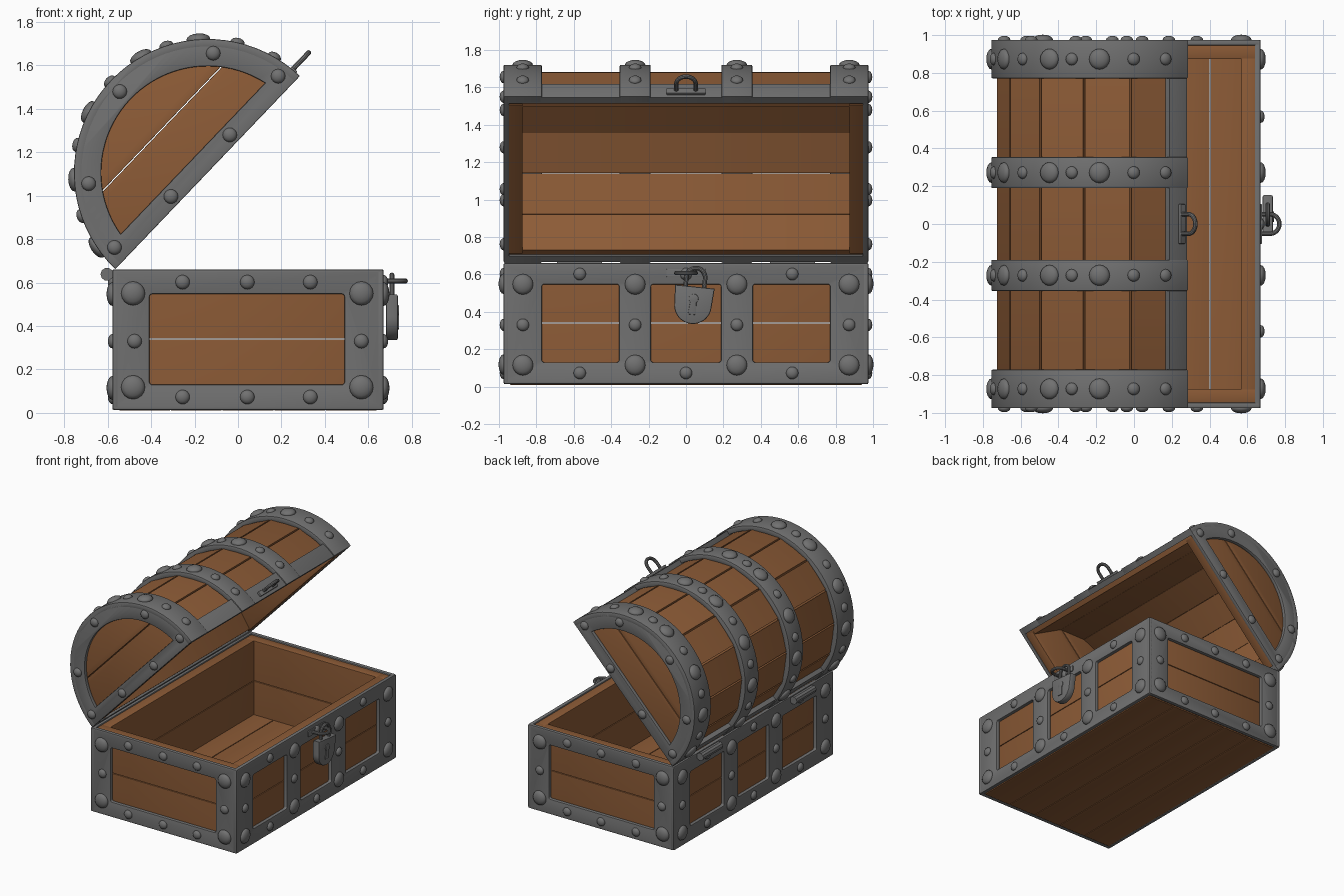
import bpy, bmesh
from math import sin, cos, pi, radians
from mathutils import Matrix, Vector

if "Cube" in bpy.data.objects:
    bpy.data.objects.remove(bpy.data.objects["Cube"])


def material(name, color):
    m = bpy.data.materials.new(name)
    m.use_nodes = True
    m.diffuse_color = color
    m.node_tree.nodes["Principled BSDF"].inputs["Base Color"].default_value = color
    return m


IRON = material("grey_iron", (0.165, 0.165, 0.165, 1))
WOOD = material("brown_wood", (0.262, 0.104, 0.037, 1))

# Frames: LID holds the tilted lid, END draws in (x, z), SIDE draws in (y, z)
LID = Matrix.Translation((-0.14, 0, 1.106)) @ Matrix.Rotation(radians(-46.3), 4, 'Y')
END = Matrix.Rotation(pi / 2, 4, 'X')
SIDE = Matrix(((0, 0, 1, 0), (1, 0, 0, 0), (0, 1, 0, 0), (0, 0, 0, 1)))
T = Matrix.Translation


def finish(name, bm, mat, angle=35):
    me = bpy.data.meshes.new(name)
    bmesh.ops.remove_doubles(bm, verts=bm.verts, dist=0.0001)
    bmesh.ops.recalc_face_normals(bm, faces=bm.faces)
    bm.to_mesh(me)
    bm.free()
    me.materials.append(mat)
    ob = bpy.data.objects.new(name, me)
    bpy.context.collection.objects.link(ob)
    bpy.ops.object.select_all(action='DESELECT')
    ob.select_set(True)
    bpy.context.view_layer.objects.active = ob
    bpy.ops.object.shade_smooth_by_angle(angle=radians(angle))
    return ob


def from_curve(name, cu, matrix, mat):
    tmp = bpy.data.objects.new("tmp", cu)
    bpy.context.collection.objects.link(tmp)
    dg = bpy.context.evaluated_depsgraph_get()
    me = bpy.data.meshes.new_from_object(tmp.evaluated_get(dg))
    bm = bmesh.new()
    bm.from_mesh(me)
    bm.transform(matrix)
    bpy.data.objects.remove(tmp)
    bpy.data.meshes.remove(me)
    return finish(name, bm, mat)


def add_spline(cu, pts, closed):
    sp = cu.splines.new('POLY')
    sp.points.add(len(pts) - 1)
    for p, co in zip(sp.points, pts):
        p.co = (*co, 0, 1) if len(co) == 2 else (*co, 1)
    sp.use_cyclic_u = closed


def plate(name, loops, matrix, thick, mat, bevel=0.006):
    """Flat outline with holes, extruded evenly about its plane."""
    cu = bpy.data.curves.new(name, 'CURVE')
    cu.dimensions, cu.fill_mode = '2D', 'BOTH'
    cu.extrude = thick / 2 - bevel
    cu.bevel_depth, cu.bevel_resolution, cu.offset = bevel, 1, -bevel
    for pts in loops:
        add_spline(cu, pts, True)
    return from_curve(name, cu, matrix, mat)


def tube(name, pts, r, matrix, mat=IRON, closed=False):
    cu = bpy.data.curves.new(name, 'CURVE')
    cu.dimensions = '3D'
    cu.bevel_depth, cu.bevel_resolution, cu.use_fill_caps = r, 3, True
    add_spline(cu, pts, closed)
    return from_curve(name, cu, matrix, mat)


def arc(r, a, b, n=40, cx=0, cy=0):
    return [(cx + r * cos(radians(a + (b - a) * i / n)),
             cy + r * sin(radians(a + (b - a) * i / n))) for i in range(n + 1)]


def rect(x0, x1, y0, y1, c=0.012):
    return (arc(c, 180, 270, 3, x0 + c, y0 + c) + arc(c, 270, 360, 3, x1 - c, y0 + c)
            + arc(c, 0, 90, 3, x1 - c, y1 - c) + arc(c, 90, 180, 3, x0 + c, y1 - c))


def ring(r0, r1, a, b, n=40):
    return arc(r1, a, b, n) + arc(r0, b, a, n)


def rivets(name, spots):
    """Flattened domes; each spot is (matrix, radius)."""
    bm = bmesh.new()
    for m, r in spots:
        bmesh.ops.create_uvsphere(bm, u_segments=16, v_segments=8, radius=1,
                                  matrix=m @ Matrix.Diagonal((r, r, 0.012 + r * 0.28, 1)))
    return finish(name, bm, IRON, 60)


# ---- Chest body ----
X0, X1, Y1, TOP = -0.578, 0.67, 0.975, 0.66
BIG, SMALL = 0.055, 0.033
spots = []
for tag, s in (("front", -1), ("back", 1)):
    plate(tag + "_end_frame", [rect(X0, X1, 0.014, TOP), rect(-0.407, 0.49, 0.13, 0.547)],
          T((0, s * (Y1 - 0.015), 0)) @ END, 0.03, IRON)
    plate(tag + "_end_planks", [rect(X0 + 0.02, X1 - 0.02, 0.02, 0.338, 0.004),
                                rect(X0 + 0.02, X1 - 0.02, 0.342, 0.65, 0.004)],
          T((0, s * 0.911, 0)) @ END, 0.076, WOOD, 0.003)
    heads = [(x, z, BIG) for x in (-0.483, 0.568) for z in (0.118, 0.55)]
    heads += [(x, 0.33, SMALL) for x in (-0.476, 0.568)]
    heads += [(x, z, SMALL) for x in (-0.255, 0.043, 0.333) for z in (0.073, 0.602)]
    spots += [(T((x, s * Y1, z)) @ END, r) for x, z, r in heads]

for tag, x, inward in (("lock_side", X1, -1), ("hinge_side", X0, 1)):
    holes = [rect(a, b, 0.13, 0.547) for a, b in ((-0.77, -0.358), (-0.187, 0.187), (0.358, 0.77))]
    plate(tag + "_frame", [rect(-Y1, Y1, 0.014, TOP)] + holes,
          T((x + inward * 0.015, 0, 0)) @ SIDE, 0.03, IRON)
    plate(tag + "_planks", [rect(-0.94, 0.94, 0.02, 0.338, 0.004), rect(-0.94, 0.94, 0.342, 0.65, 0.004)],
          T((x + inward * 0.064, 0, 0)) @ SIDE, 0.076, WOOD, 0.003)
    for y in (-0.872, -0.272, 0.272, 0.872):
        spots += [(T((x, y, z)) @ SIDE, r) for z, r in ((0.115, BIG), (0.33, SMALL), (0.547, BIG))]
    for y in (-0.568, 0, 0.568):
        spots += [(T((x, y, z)) @ SIDE, SMALL) for z in (0.073, 0.602)]
rivets("body_rivets", spots)

w = (X1 - X0 - 0.06) / 5
plate("floor_planks", [rect(X0 + 0.03 + i * w + 0.002, X0 + 0.03 + (i + 1) * w - 0.002, -0.94, 0.94, 0.004)
                       for i in range(5)], T((0, 0, 0.045)), 0.07, WOOD, 0.003)

# ---- Lid, drawn as a half circle in its own frame ----
R = 0.615
seams = [1, 31.7, 56, 81, 105.5, 130, 154, 179]
staves = [arc(0.587, a + 0.6, b - 0.6, 1) + arc(0.53, b - 0.1, a + 0.1, 1)
          for a, b in zip(seams, seams[1:])]
plate("lid_staves", staves, LID @ END, 1.9, WOOD, 0.002)

for tag, a, b in (("front", 0, 11), ("rear", 169, 180)):
    plate("lid_%s_rim" % tag, [ring(0.565, 0.607, a, b, 6)], LID @ END, 1.94, IRON)

band_angles = [(60, 0), (77, 0), (94, 1), (108, 0), (120, 1), (137, 0),
               (153, 1), (168, 0), (183, 1), (199, 0), (214, 1)]
spots = []
for i, (y, width) in enumerate(((-0.873, 0.204), (-0.272, 0.165), (0.272, 0.165), (0.873, 0.204))):
    plate("lid_band_%d" % (i + 1), [ring(0.575, R, 0, 180)], LID @ T((0, y, 0)) @ END, width, IRON)
    for a, big in band_angles:
        t = radians(a - 46.3)
        m = LID @ T((R * cos(t), y, R * sin(t))) @ Matrix.Rotation(pi / 2 - t, 4, 'Y')
        spots.append((m, BIG if big else SMALL))

cut = 0.29
for tag, s in (("front", -1), ("back", 1)):
    # Half-round iron border and the two boards behind it
    plate("lid_%s_border" % tag, [arc(R - 0.002, 0, 180), arc(0.49, 11, 169)],
          LID @ T((0, s * (Y1 - 0.015), 0)) @ END, 0.03, IRON)
    plate("lid_%s_boards" % tag, [arc(0.55, 0.5, 31.6, 8) + arc(0.55, 148.4, 179.5, 8),
                                  arc(0.55, 32.2, 147.8, 24)],
          LID @ T((0, s * 0.911, 0)) @ END, 0.076, WOOD, 0.002)
    heads = [(0.55 * cos(radians(a)), 0.55 * sin(radians(a))) for a in (7.5, 41, 91, 139, 172.5)]
    heads += [(-0.196, 0.046), (0.196, 0.046)]
    spots += [(LID @ T((u, s * Y1, v)) @ END, SMALL) for u, v in heads]
rivets("lid_rivets", spots)

# ---- Hinges ----
for tag, y in (("front", -0.57), ("back", 0.57)):
    tube(tag + "_hinge_barrel", [(0, -0.12, 0), (0, 0.12, 0)], 0.03, T((-0.603, y, 0.638)))

# ---- Lid loop, body staple and padlock ----
def u_shape(w, d):
    return [(0, -w, 0)] + [(d - w + x, y, 0) for x, y in arc(w, -90, 90, 12)] + [(0, w, 0)]


plate("lid_loop_plate", [rect(-0.105, 0.105, -0.018, 0.018, 0.006)],
      LID @ T((0.612, 0, 0.04)) @ SIDE, 0.02, IRON, 0.003)
tube("lid_loop", u_shape(0.052, 0.12), 0.012, LID @ T((0.6, 0, 0.045)))
plate("staple_plate", [rect(-0.105, 0.105, 0.585, 0.63, 0.006)], T((X1, 0, 0)) @ SIDE, 0.016, IRON, 0.003)
tube("body_staple", u_shape(0.052, 0.11), 0.012, T((0.66, 0, 0.607)))

LOCK = T((0.708, 0.037, 0.435)) @ Matrix.Rotation(radians(-6), 4, 'X') @ SIDE
plate("padlock_body", [[(-0.106, 0.1), (-0.1, 0)] + arc(0.1, 180, 360, 20) + [(0.106, 0.1)]],
      LOCK, 0.055, IRON, 0.008)
plate("keyhole_plate", [arc(0.026, -50, 230, 16, 0, 0.035) + [(-0.022, -0.05), (0.022, -0.05)]],
      LOCK @ T((0, 0, 0.0285)), 0.009, IRON, 0.003)
shackle = [(-0.05, 0.08)] + arc(0.05, 180, 0, 14, 0, 0.15) + [(0.05, 0.08)]
tube("padlock_shackle", [(a, b, 0) for a, b in shackle], 0.012, LOCK)
